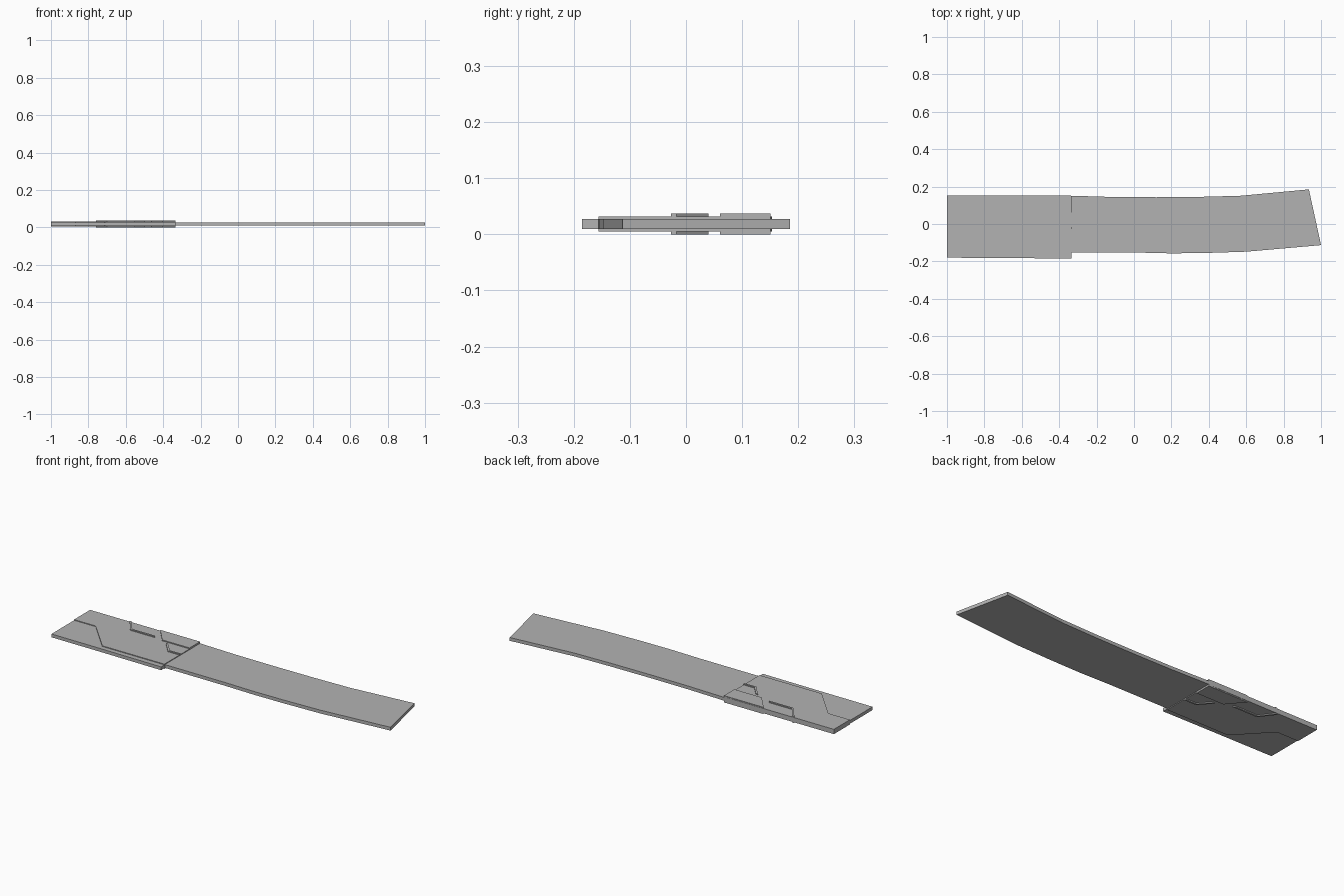
import bpy, bmesh

cube = bpy.data.objects.get("Cube")
if cube:
    bpy.data.objects.remove(cube, do_unlink=True)

grey = bpy.data.materials.new("plain_grey")
grey.use_nodes = True
grey.diffuse_color = (0.45, 0.45, 0.45, 1)
grey.node_tree.nodes["Principled BSDF"].inputs["Base Color"].default_value = grey.diffuse_color

MID = 0.0185   # height of the flat middle plane
END = -0.335   # where the grip section meets the blade


def slab(name, outline, half):
    """Flat plate with the given outline, symmetric about the middle plane."""
    bm = bmesh.new()
    face = bm.faces.new([bm.verts.new((x, y, MID - half)) for x, y in outline])
    ext = bmesh.ops.extrude_face_region(bm, geom=[face])
    top = [v for v in ext["geom"] if isinstance(v, bmesh.types.BMVert)]
    bmesh.ops.translate(bm, vec=(0, 0, 2 * half), verts=top)
    bmesh.ops.recalc_face_normals(bm, faces=bm.faces)
    mesh = bpy.data.meshes.new(name)
    bm.to_mesh(mesh)
    bm.free()
    mesh.materials.append(grey)
    obj = bpy.data.objects.new(name, mesh)
    bpy.context.collection.objects.link(obj)
    return obj


# Long blade with a gentle sweep and a slanted tip
lower = [(END, -0.152), (0.03, -0.153), (0.2, -0.157), (0.38, -0.155), (0.6, -0.148), (1, -0.113)]
upper = [(0.935, 0.185), (0.57, 0.151), (0.35, 0.145), (0.12, 0.143), (-0.1, 0.144), (END, 0.151)]
slab("blade", lower + upper, 0.009)

# Grip core, slightly deeper along the front edge
slab("grip_core", [(-1, -0.18), (-0.65, -0.182), (END, -0.185), (END, 0.151), (-0.4, 0.153), (-1, 0.153)], 0.009)

# Raised cover over the back of the grip, stepping down to the front
slab("grip_cover", [(-1, 0.015), (-0.87, 0.015), (-0.71, -0.156), (END, -0.156),
                    (END, 0.151), (-0.4, 0.153), (-1, 0.153)], 0.013)

# Corner plate beside the blade
slab("corner_plate", [(-0.575, 0.151), (-0.5, 0.061), (END, 0.061), (END, 0.151)], 0.0185)

# Narrow bent ridges
slab("rear_ridge", [(-0.76, 0.151), (-0.7, 0.071), (-0.55, 0.071), (-0.558, 0.081),
                    (-0.695, 0.081), (-0.747, 0.151)], 0.0185)
slab("front_ridge", [(-0.463, 0.04), (-0.405, -0.027), (END, -0.027), (END, -0.017),
                     (-0.4, -0.017), (-0.45, 0.04)], 0.0185)
